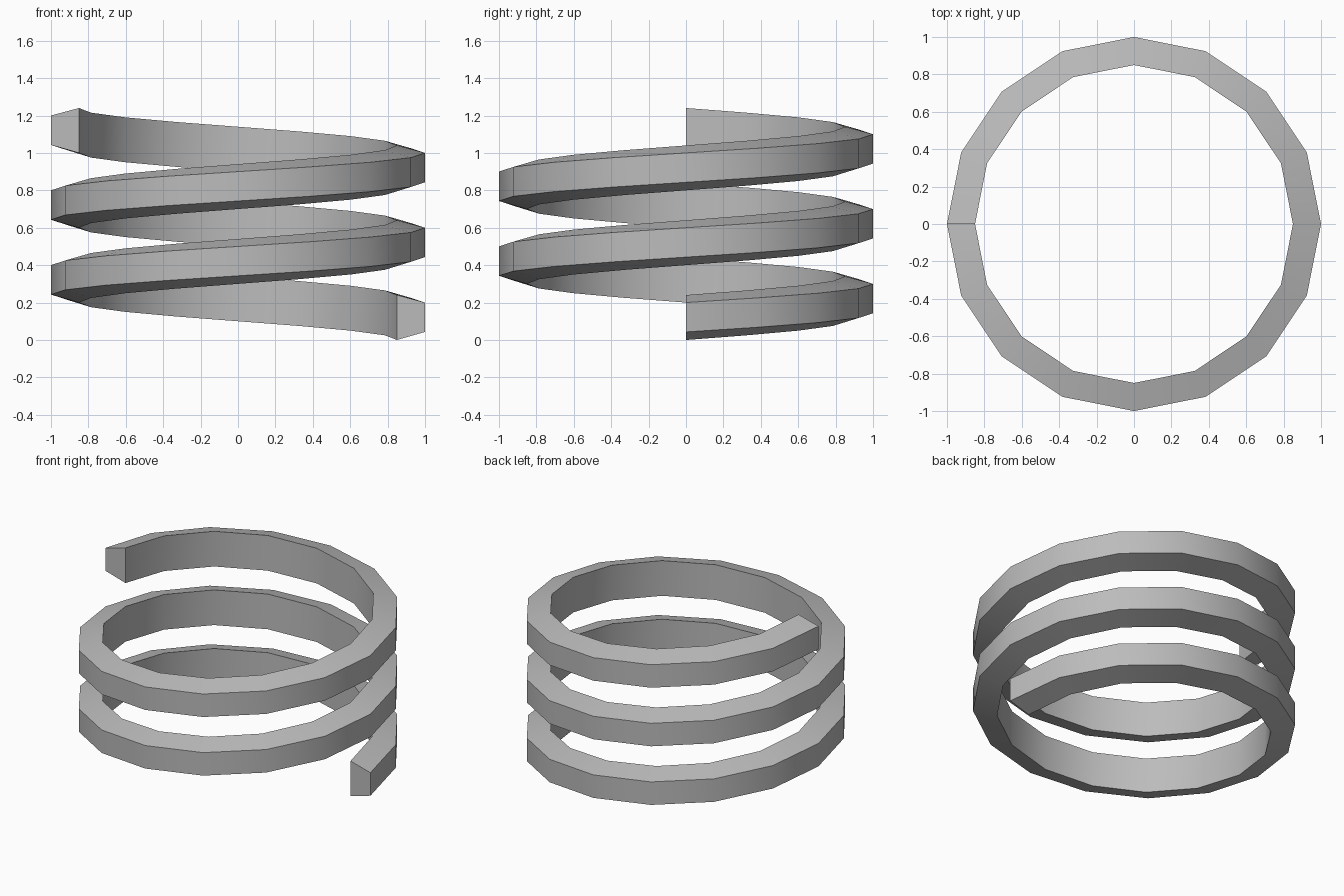
import bpy
import bmesh
from math import cos, sin, tau, radians

cube = bpy.data.objects.get("Cube")
if cube:
    bpy.data.objects.remove(cube)

SIDES, TURNS, PITCH = 16, 2.5, 0.4
# Cross-section as (radius, height): tapers slightly towards the outside
PROFILE = [(0.85, 0.0), (1.0, 0.043), (1.0, 0.2), (0.85, 0.24)]

# Plain grey
grey = bpy.data.materials.new("plain grey")
grey.use_nodes = True
colour = (0.5, 0.5, 0.5, 1)
grey.diffuse_color = colour
grey.node_tree.nodes["Principled BSDF"].inputs["Base Color"].default_value = colour

# Sweep the cross-section up the helix
bm = bmesh.new()
rings = []
for step in range(int(SIDES * TURNS) + 1):
    turn = step / SIDES
    angle = turn * tau
    rings.append([bm.verts.new((r * cos(angle), r * sin(angle), z + turn * PITCH))
                  for r, z in PROFILE])

for low, high in zip(rings, rings[1:]):
    for i in range(len(PROFILE)):
        j = (i + 1) % len(PROFILE)
        bm.faces.new((low[i], low[j], high[j], high[i]))

# Flat end caps
bm.faces.new(rings[0])
bm.faces.new(rings[-1])
bmesh.ops.recalc_face_normals(bm, faces=bm.faces)

mesh = bpy.data.meshes.new("spiral_coil")
bm.to_mesh(mesh)
bm.free()
mesh.materials.append(grey)
coil = bpy.data.objects.new("spiral_coil", mesh)
bpy.context.collection.objects.link(coil)

# Smooth along the coil, sharp at its corners
bpy.ops.object.select_all(action="DESELECT")
coil.select_set(True)
bpy.context.view_layer.objects.active = coil
bpy.ops.object.shade_smooth_by_angle(angle=radians(30))
